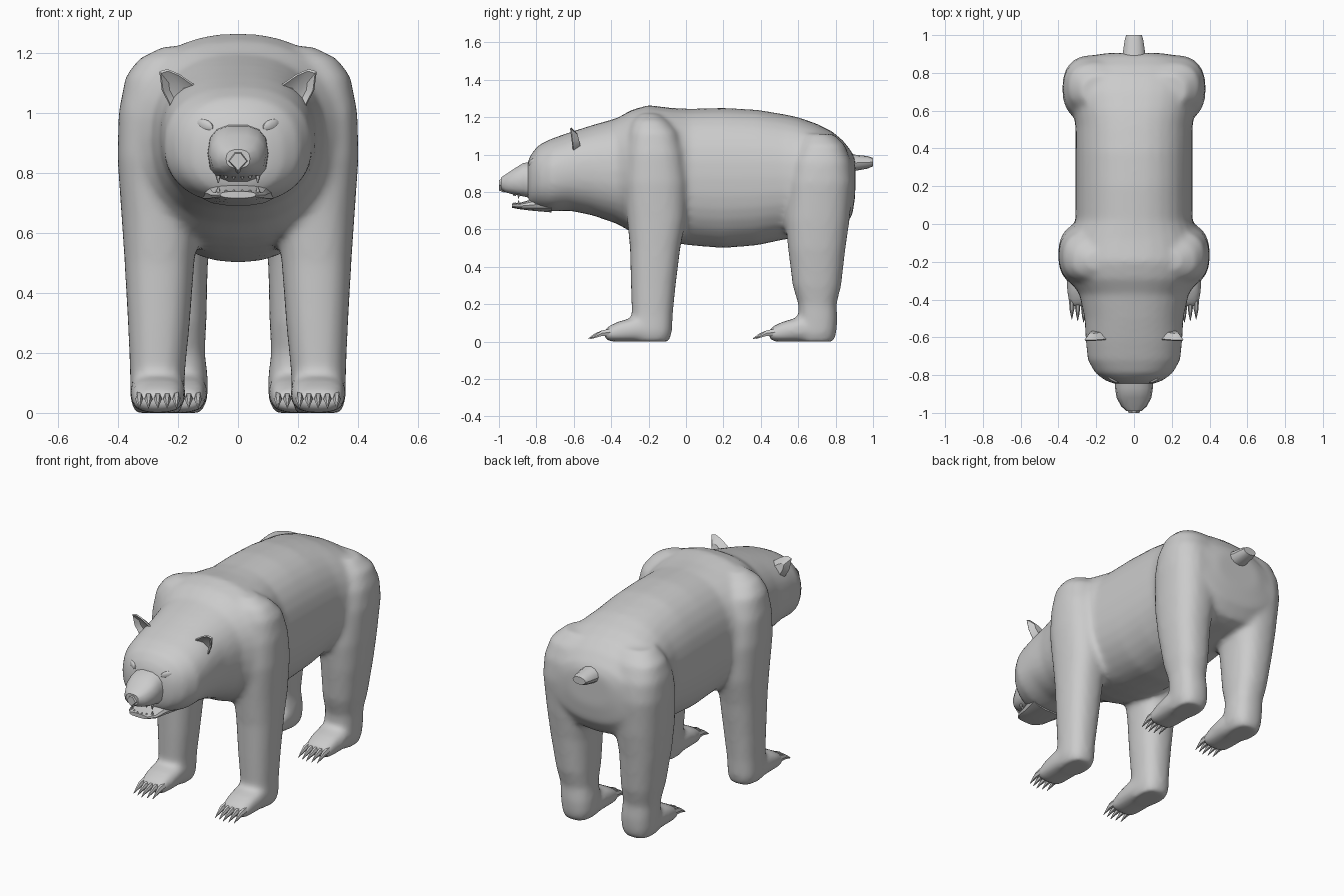
import bpy, bmesh, math

if "Cube" in bpy.data.objects:
    bpy.data.objects.remove(bpy.data.objects["Cube"])


def loft(bm, axis, rows, n=24, e=2.3, side=1, dx=0.0):
    """Rows are (position, x_min, x_max, other_min, other_max) along axis y or z."""
    rings = []
    for t, x0, x1, a0, a1 in rows:
        ring = []
        for i in range(n):
            c, s = math.cos(2 * math.pi * i / n), math.sin(2 * math.pi * i / n)
            u = math.copysign(abs(c) ** (2 / e), c)
            v = math.copysign(abs(s) ** (2 / e), s)
            x = side * ((x0 + x1) / 2 + dx + u * (x1 - x0) / 2)
            a = (a0 + a1) / 2 + v * (a1 - a0) / 2
            ring.append(bm.verts.new((x, t, a) if axis == 'y' else (x, a, t)))
        rings.append(ring)
    for r, q in zip(rings, rings[1:]):
        for i in range(n):
            bm.faces.new((r[i], r[(i + 1) % n], q[(i + 1) % n], q[i]))
    bm.faces.new(rings[0])
    bm.faces.new(rings[-1])


def sym(rows):
    """(y, half_width, bottom, top) to centred loft rows."""
    return [(y, -w, w, b, t) for y, w, b, t in rows]


def finish(bm, name, angle=35):
    bmesh.ops.recalc_face_normals(bm, faces=bm.faces)
    me = bpy.data.meshes.new(name)
    bm.to_mesh(me)
    bm.free()
    ob = bpy.data.objects.new(name, me)
    bpy.context.collection.objects.link(ob)
    bpy.ops.object.select_all(action='DESELECT')
    ob.select_set(True)
    bpy.context.view_layer.objects.active = ob
    bpy.ops.object.shade_smooth_by_angle(angle=math.radians(angle))
    return ob


# Body: torso, neck and head in one loft
bm = bmesh.new()
loft(bm, 'y', sym([
    (.905, .14, .78, .97), (.89, .24, .68, 1.01), (.84, .325, .60, 1.075), (.78, .345, .58, 1.125),
    (.70, .35, .57, 1.165), (.6, .325, .555, 1.2), (.52, .31, .545, 1.217),
    (.38, .31, .515, 1.24), (.2, .31, .50, 1.25), (.02, .31, .515, 1.245),
    (-.08, .355, .53, 1.25), (-.2, .37, .555, 1.265), (-.29, .35, .585, 1.24), (-.37, .29, .63, 1.195),
    (-.5, .262, .675, 1.158), (-.62, .255, .70, 1.12), (-.72, .245, .695, 1.085), (-.79, .205, .71, 1.05),
    (-.83, .15, .73, 1.0), (-.85, .09, .78, .95)]), n=32)

# Legs from sole up to shoulder and hip
FRONT_LEG = [(.0, .19, .345, -.28, -.09), (.05, .18, .36, -.29, -.075), (.15, .175, .36, -.29, -.07),
             (.3, .16, .367, -.295, -.055), (.5, .145, .378, -.30, -.03), (.65, .13, .388, -.315, 0),
             (.85, .1, .402, -.335, .01), (1.0, .1, .398, -.325, -.01), (1.12, .08, .375, -.31, -.04),
             (1.18, .05, .33, -.29, -.09), (1.22, 0, .25, -.25, -.14)]
HIND_LEG = [(.0, .12, .275, .6, .79), (.05, .1, .29, .6, .805), (.12, .1, .295, .6, .81),
            (.2, .11, .30, .6, .805), (.3, .105, .32, .57, .83), (.5, .1, .35, .545, .853),
            (.65, .08, .365, .53, .875), (.85, .06, .38, .54, .895), (.96, .05, .374, .56, .885),
            (1.05, .05, .345, .6, .85), (1.11, .03, .28, .62, .79)]
FOOT = [(-.1, -.07, .07, 0, .10), (-.2, -.09, .09, 0, .135), (-.28, -.093, .093, 0, .13),
        (-.36, -.088, .088, 0, .108), (-.41, -.08, .08, 0, .085), (-.435, -.07, .07, .015, .065)]
FEET = [(.267, 0.0), (.195, .88)]
for s in (1, -1):
    loft(bm, 'z', FRONT_LEG, side=s, e=2.4)
    loft(bm, 'z', HIND_LEG, side=s, e=2.4)
    for cx, dy in FEET:
        loft(bm, 'y', [(r[0] + dy,) + r[1:] for r in FOOT], n=20, e=2.8, side=s, dx=cx)
body = finish(bm, "body")
# Blend the overlapping volumes into one skin
rem = body.modifiers.new("blend", 'REMESH')
rem.mode, rem.voxel_size, rem.use_smooth_shade = 'VOXEL', .015, True
smo = body.modifiers.new("soften", 'SMOOTH')
smo.factor, smo.iterations = .5, 10
for m in ("blend", "soften"):
    bpy.ops.object.modifier_apply(modifier=m)
bpy.ops.object.shade_smooth_by_angle(angle=math.radians(40))

# Muzzle
bm = bmesh.new()
loft(bm, 'y', sym([(-.76, .105, .75, .97), (-.87, .10, .775, .957), (-.92, .092, .785, .925),
                   (-.965, .068, .797, .895), (-.99, .04, .815, .877)]), n=14, e=2.6)
finish(bm, "muzzle")

# Lower jaw
bm = bmesh.new()
loft(bm, 'y', sym([(-.72, .13, .69, .79), (-.83, .10, .70, .76), (-.89, .09, .708, .742),
                   (-.93, .06, .715, .738)]), n=14, e=2.5)
finish(bm, "lower_jaw")

# Nose: small diamond pad
bm = bmesh.new()
for y, k in ((-.97, 1.05), (-1.0, .75)):
    for x, z in ((0, .798), (.038, .838), (.012, .872), (-.012, .872), (-.038, .838)):
        bm.verts.new((x * k, y, .84 + (z - .84) * k))
bmesh.ops.convex_hull(bm, input=bm.verts[:])
finish(bm, "nose", 25)

# Teeth
bm = bmesh.new()
for s in (1, -1):
    for x, y, h, r in ((.066, -.895, .024, .009), (.04, -.912, .012, .008), (.014, -.92, .012, .008)):
        for base, d in ((.79, -h), (.733, h * .9)):
            loft(bm, 'z', [(base, x - r, x + r, y - r, y + r),
                           (base + d, x - .002, x + .002, y - .002, y + .002)], n=6, side=s)
finish(bm, "teeth")

# Eyes set on the face surface
bm = bmesh.new()
hit, loc, nor, idx = body.ray_cast((.11, -2, .957), (0, 1, 0))
ey = loc.y if hit else -.82
for s in (1, -1):
    made = bmesh.ops.create_uvsphere(bm, u_segments=12, v_segments=8, radius=1)
    for v in made['verts']:
        x, y, z = v.co
        v.co = (s * (.11 + .029 * x), ey + .006 + .012 * y + .014 * x, .957 + .02 * z + .007 * x)
finish(bm, "eyes")

# Ears: cupped front, smaller closed back
RIM = [(.14, 1.09), (.195, 1.128), (.235, 1.145), (.262, 1.137), (.254, 1.075), (.22, 1.01), (.18, .985)]
bm = bmesh.new()
for s in (1, -1):
    def outline(k, y):
        return [bm.verts.new((s * (.21 + (x - .21) * k), y - .12 * (z - 1.08), 1.075 + (z - 1.075) * k))
                for x, z in RIM]
    rings = [outline(.4, -.588), outline(.9, -.612), outline(1, -.607), outline(.5, -.572)]
    for r, q in zip(rings, rings[1:]):
        for i in range(len(RIM)):
            j = (i + 1) % len(RIM)
            bm.faces.new((r[i], r[j], q[j], q[i]))
    bm.faces.new(rings[0])
    bm.faces.new(rings[-1])
finish(bm, "ears", 30)

# Tail stub
bm = bmesh.new()
loft(bm, 'y', sym([(.84, .07, .90, 1.02), (.90, .06, .912, 1.0), (.97, .05, .925, .992),
                   (1.0, .042, .938, .982)]), n=12, e=2)
finish(bm, "tail")

# Claws: five curved spikes per foot
bm = bmesh.new()
for s in (1, -1):
    for cx, dy in FEET:
        for i in range(5):
            x, back = cx + (i - 2) * .031, .008 * abs(i - 2)
            loft(bm, 'y', [(-.39 + dy, -.015, .015, .03, .075), (-.45 + dy, -.013, .013, .028, .062),
                           (-.49 + dy + back, -.008, .008, .022, .044),
                           (-.522 + dy + back, -.001, .001, .014, .018)], n=6, e=2, side=s, dx=x)
finish(bm, "claws")
